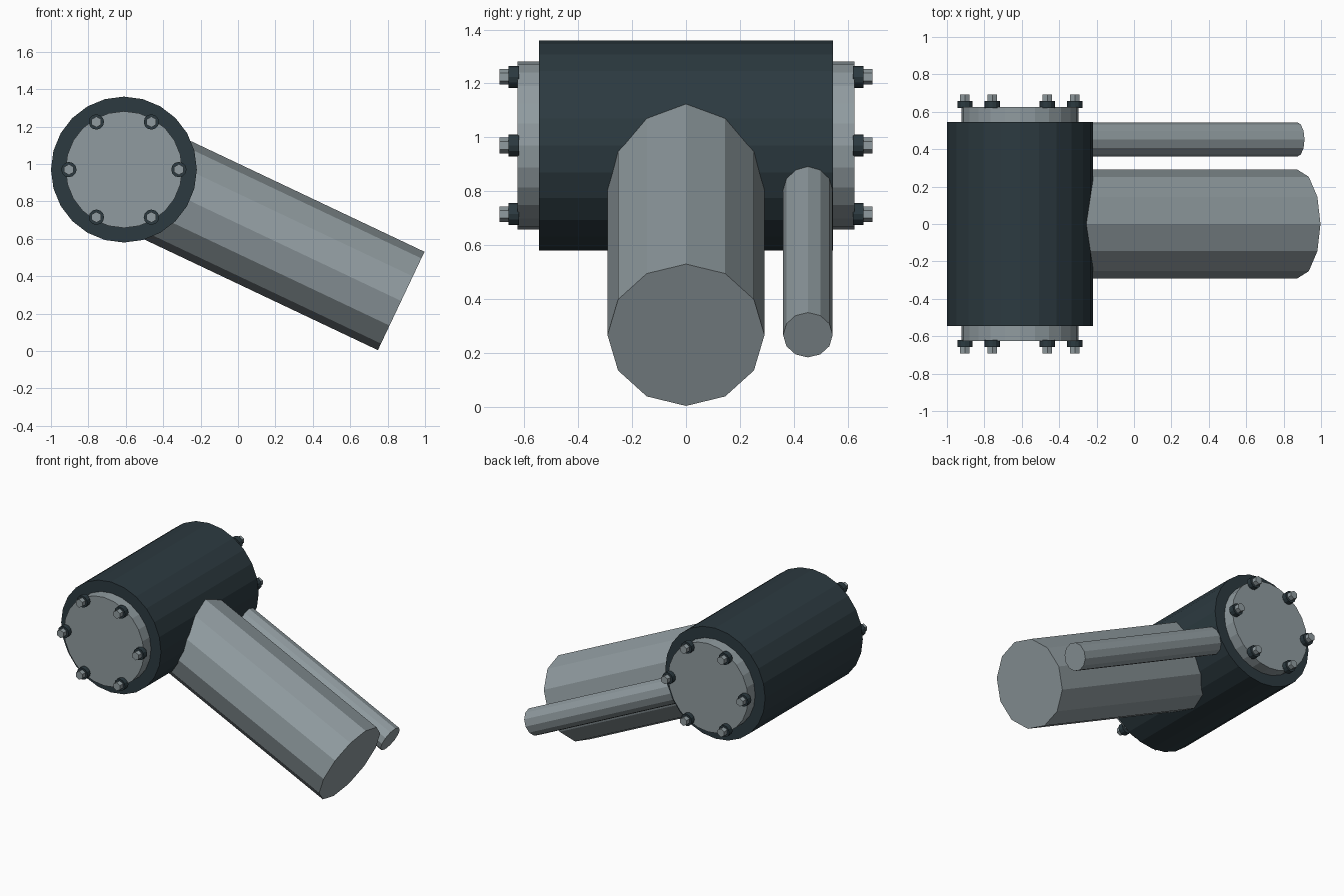
import bpy, math
from mathutils import Vector, Matrix

if "Cube" in bpy.data.objects:
    bpy.data.objects.remove(bpy.data.objects["Cube"])


def material(name, rgb):
    m = bpy.data.materials.new(name)
    m.diffuse_color = (*rgb, 1)
    m.use_nodes = True
    m.node_tree.nodes["Principled BSDF"].inputs["Base Color"].default_value = m.diffuse_color
    return m


DARK = material("dark slate", (0.025, 0.042, 0.051))
GREY = material("steel grey", (0.28, 0.33, 0.35))


def cylinder(name, start, end, radius, sides, mat):
    """Flat-shaded prism between two points, first vertex in the xz plane."""
    a, b = Vector(start), Vector(end)
    z = (b - a).normalized()
    y = Vector((0, 1, 0)) if abs(z.y) < 0.9 else Vector((0, 0, 1))
    x = y.cross(z)
    rot = Matrix((x, y, z)).transposed().to_4x4()
    bpy.ops.mesh.primitive_cylinder_add(vertices=sides, radius=radius, depth=(b - a).length)
    ob = bpy.context.object
    ob.name = name
    ob.data.transform(Matrix.Translation((a + b) / 2) @ rot)
    ob.data.materials.append(mat)
    return ob


CX, CZ = -0.61, 0.97          # drum axis
EX, EZ = 0.8725, 0.2675       # lower end of the arm

# drum and end caps
cylinder("drum", (CX, -0.545, CZ), (CX, 0.545, CZ), 0.39, 24, DARK)
for side, s in (("front", -1), ("back", 1)):
    cylinder(side + "_cap", (CX, s * 0.5, CZ), (CX, s * 0.625, CZ), 0.312, 24, GREY)
    # ring of six bolts
    for i in range(6):
        t = i * math.pi / 3
        x, z = CX + 0.294 * math.cos(t), CZ + 0.294 * math.sin(t)
        cylinder(f"{side}_washer_{i}", (x, s * 0.62, z), (x, s * 0.658, z), 0.041, 12, DARK)
        cylinder(f"{side}_bolt_{i}", (x, s * 0.65, z), (x, s * 0.692, z), 0.029, 6, GREY)

# main arm and thin side rod, both running out of the drum axis
cylinder("main_arm", (CX, 0, CZ), (EX, 0, EZ), 0.291, 12, GREY)
cylinder("side_rod", (CX, 0.452, CZ), (EX, 0.452, EZ), 0.092, 12, GREY)
